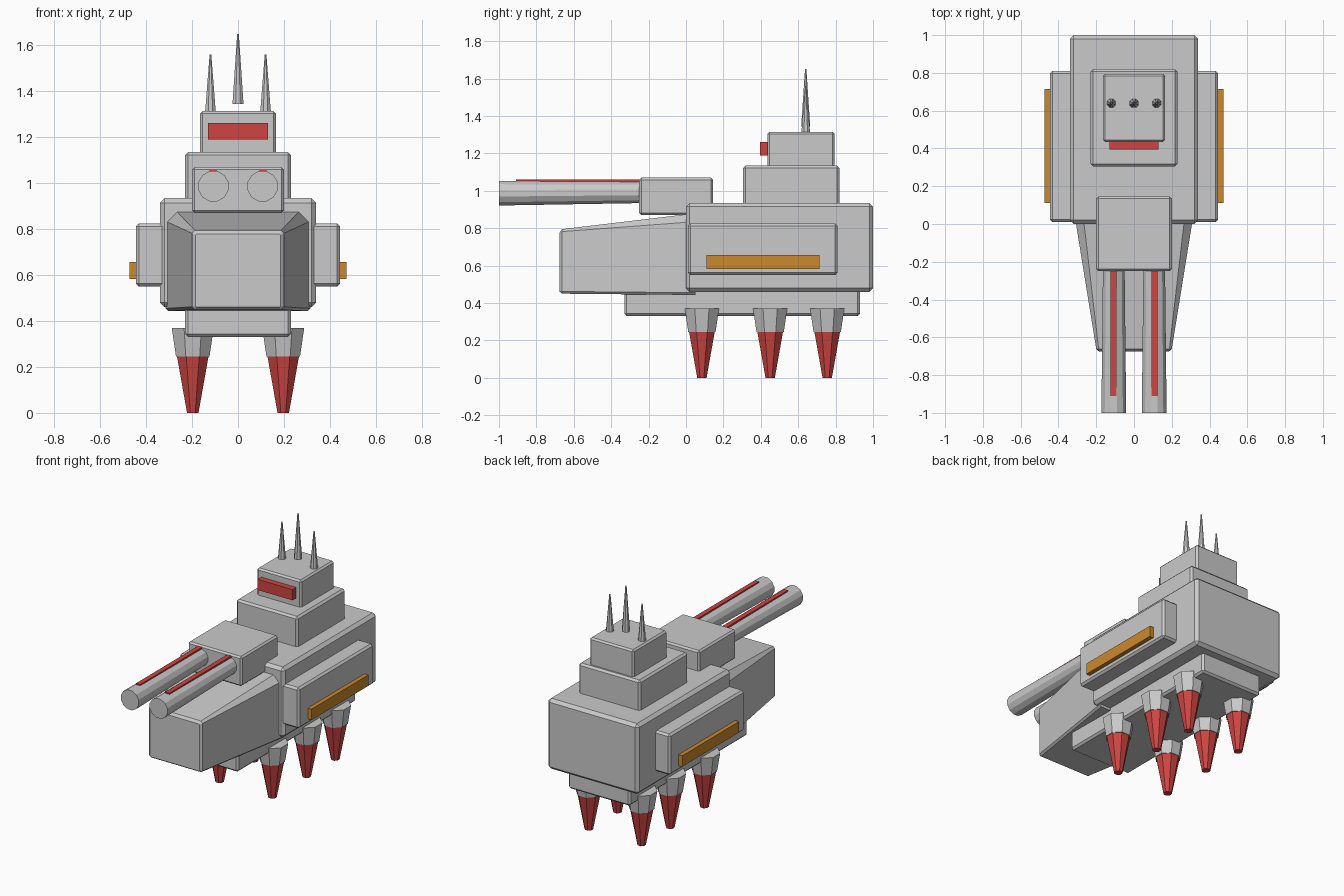
import bpy, bmesh, math
from mathutils import Matrix, Vector

cube = bpy.data.objects.get("Cube")
if cube:
    bpy.data.objects.remove(cube, do_unlink=True)


def material(name, rgb):
    m = bpy.data.materials.new(name)
    m.use_nodes = True
    m.diffuse_color = (*rgb, 1)
    m.node_tree.nodes["Principled BSDF"].inputs["Base Color"].default_value = (*rgb, 1)
    return m


GREY = material("hull grey", (0.59, 0.59, 0.59))
RED = material("signal red", (0.62, 0.06, 0.055))
ORANGE = material("amber orange", (0.6, 0.25, 0.027))


def finish(name, bm, mat):
    bmesh.ops.recalc_face_normals(bm, faces=bm.faces)
    me = bpy.data.meshes.new(name)
    bm.to_mesh(me)
    bm.free()
    me.materials.append(mat)
    ob = bpy.data.objects.new(name, me)
    bpy.context.collection.objects.link(ob)
    return ob


def box(name, x, y, z, mat=GREY, bevel=0.0):
    """Box from (min, max) ranges with an optional chamfer."""
    bm = bmesh.new()
    bmesh.ops.create_cube(bm, size=1)
    for v in bm.verts:
        v.co = Vector([(r[0] + r[1]) / 2 + c * (r[1] - r[0])
                       for c, r in zip(v.co, (x, y, z))])
    if bevel:
        bmesh.ops.bevel(bm, geom=bm.edges[:], offset=bevel, segments=1, affect='EDGES')
    return finish(name, bm, mat)


def cone(name, start, end, r0, r1, sides, mat=GREY):
    """Tapered prism between two points, with a flat side toward each axis."""
    a, b = Vector(start), Vector(end)
    bm = bmesh.new()
    bmesh.ops.create_cone(bm, cap_ends=True, segments=sides, radius1=r0, radius2=r1,
                          depth=(b - a).length)
    turn = (b - a).to_track_quat('Z', 'Y').to_matrix().to_4x4()
    spin = Matrix.Rotation(math.pi / sides, 4, 'Z')
    bm.transform(Matrix.Translation((a + b) / 2) @ turn @ spin)
    return finish(name, bm, mat)


def prow_section(bm, y, w, low, high, c):
    """Rectangular ring with cut corners."""
    d = min(c, 0.012)
    right = [(w - d, low), (w, low + d), (w, high - c), (w - c, high)]
    ring = right + [(-px, pz) for px, pz in reversed(right)]
    return [bm.verts.new((px, y, pz)) for px, pz in ring]


# Main hull, keel and stepped tower
box("main_hull", (-0.34, 0.34), (0, 1), (0.46, 0.935), bevel=0.02)
box("keel", (-0.23, 0.23), (-0.33, 0.93), (0.33, 0.56), bevel=0.013)
box("tower_lower", (-0.23, 0.23), (0.305, 0.82), (0.9, 1.135), bevel=0.013)
box("tower_upper", (-0.165, 0.165), (0.435, 0.795), (1.1, 1.315), bevel=0.011)
box("bridge_window", (-0.13, 0.13), (0.395, 0.45), (1.19, 1.262), RED)

# Tapered prow
bm = bmesh.new()
rings = [prow_section(bm, *s) for s in ((-0.675, 0.185, 0.46, 0.778, 0.004),
                                        (-0.662, 0.2, 0.45, 0.795, 0.013),
                                        (0.05, 0.315, 0.443, 0.88, 0.045))]
for a, b in zip(rings, rings[1:]):
    for i in range(len(a)):
        j = (i + 1) % len(a)
        bm.faces.new((a[i], a[j], b[j], b[i]))
bm.faces.new(rings[0])
bm.faces.new(rings[-1])
finish("prow", bm, GREY)

# Gun turret
box("turret", (-0.2, 0.2), (-0.25, 0.145), (0.87, 1.07), bevel=0.011)

# Mirrored parts
for side, s in (("left", 1), ("right", -1)):
    def span(a, b):
        return tuple(sorted((s * a, s * b)))

    box(side + "_side_pod", span(0.3, 0.445), (0.01, 0.81), (0.55, 0.825), bevel=0.013)
    box(side + "_pod_light", span(0.43, 0.473), (0.11, 0.715), (0.583, 0.657), ORANGE)

    cone(side + "_barrel", (s * 0.107, -1, 0.987), (s * 0.107, -0.2, 0.992),
         0.068, 0.059, 12)
    box(side + "_barrel_stripe", span(0.093, 0.125), (-0.91, -0.24), (1.04, 1.06), RED)

    # Thruster feet
    for place, y in (("front", 0.085), ("middle", 0.45), ("rear", 0.755)):
        cone(f"{side}_{place}_socket", (s * 0.197, y, 0.245), (s * 0.197, y, 0.37),
             0.079, 0.099, 8)
        cone(f"{side}_{place}_thruster", (s * 0.197, y, 0), (s * 0.197, y, 0.25),
             0.027, 0.075, 8, RED)

# Antenna spikes on the tower roof
for place, x, low, high in (("left", 0.12, 1.3, 1.56), ("middle", 0, 1.345, 1.65),
                            ("right", -0.12, 1.3, 1.56)):
    cone(place + "_antenna", (x, 0.64, low), (x, 0.64, high), 0.026, 0.004, 8)
